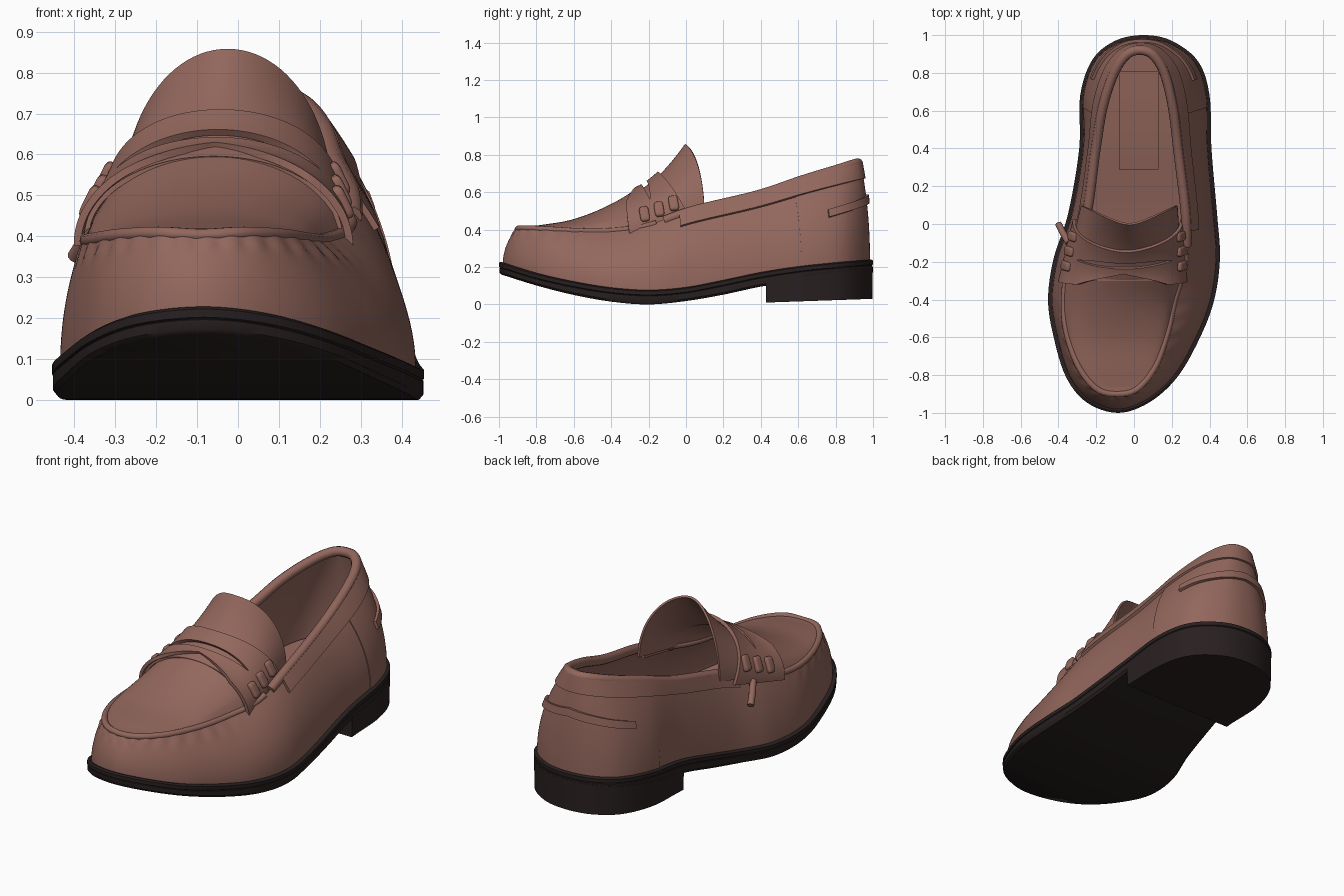
import bpy, bmesh, math
from mathutils import Vector

if "Cube" in bpy.data.objects:
    bpy.data.objects.remove(bpy.data.objects["Cube"])

def material(name, rgb):
    m = bpy.data.materials.new(name)
    m.diffuse_color = (*rgb, 1)
    m.use_nodes = True
    m.node_tree.nodes["Principled BSDF"].inputs["Base Color"].default_value = m.diffuse_color
    return m

LEATHER = material("brown leather", (0.29, 0.135, 0.108))
RUBBER = material("dark sole", (0.022, 0.0145, 0.0145))

# Plan outline of the sole: toe tip, right side, heel, left side
SOLE = [(-.085, -1), (.08, -.945), (.23, -.81), (.35, -.6), (.425, -.4), (.455, -.18), (.44, .05),
        (.41, .4), (.4, .68), (.34, .86), (.2, .97), (.05, 1), (-.1, .97), (-.22, .87), (-.285, .68),
        (-.29, .4), (-.35, .05), (-.425, -.18), (-.455, -.4), (-.425, -.6), (-.36, -.81), (-.25, -.945)]
# Matching upper edge: apron seam in front, collar behind
TOP = [(-.09, -.9, .40), (.015, -.875, .405), (.11, -.76, .4), (.175, -.58, .39), (.215, -.4, .39),
       (.27, -.2, .42), (.275, .03, .5), (.235, .38, .585), (.205, .62, .665), (.16, .8, .72),
       (.1, .895, .75), (.03, .92, .755), (-.04, .895, .75), (-.105, .8, .72), (-.165, .62, .665),
       (-.205, .38, .585), (-.255, .03, .5), (-.34, -.2, .42), (-.37, -.4, .39), (-.355, -.58, .39),
       (-.29, -.76, .4), (-.195, -.875, .405)]
N = len(SOLE)
SOLE_BOTTOM = [(-1, .16), (-.8, .1), (-.6, .05), (-.4, .015), (-.2, 0), (0, .018), (.2, .052), (.43, .1), (1, .17)]
SOLE_TOP = [(-1, .228), (-.8, .167), (-.6, .122), (-.4, .09), (-.2, .077), (0, .092), (.2, .13), (.4, .172),
            (.6, .203), (.8, .224), (1, .24)]
APRON_CREST = [(-.9, .4), (-.8, .415), (-.6, .45), (-.4, .53), (-.2, .65)]

def lerp_table(tab, y):
    """Smooth interpolation through table points."""
    y = min(max(y, tab[0][0]), tab[-1][0])
    i = next(k for k in range(len(tab) - 1) if y <= tab[k + 1][0])
    (a, p), (b, q) = tab[i], tab[i + 1]
    def slope(k):
        (x0, z0), (x1, z1) = tab[max(k - 1, 0)], tab[min(k + 1, len(tab) - 1)]
        return (z1 - z0) / (x1 - x0)
    h, t = b - a, (y - a) / (b - a)
    return (p * (1 + 2 * t) * (1 - t) ** 2 + q * t * t * (3 - 2 * t)
            + h * t * (1 - t) * (slope(i) * (1 - t) - slope(i + 1) * t))

def spline(pts, u):
    """Closed Catmull-Rom curve, u counted in control points."""
    i = math.floor(u)
    t = u - i
    p = [Vector(pts[(i + k) % N]) for k in (-1, 0, 1, 2)]
    return 0.5 * (2 * p[1] + (p[2] - p[0]) * t + (2 * p[0] - 5 * p[1] + 4 * p[2] - p[3]) * t * t
                  + (3 * p[1] - p[0] - 3 * p[2] + p[3]) * t ** 3)

def normal(u):
    d = spline(SOLE, u + .05) - spline(SOLE, u - .05)
    return Vector((d.y, -d.x)).normalized()

def outline(u, off=0):
    return spline(SOLE, u) + normal(u) * off

def wall(u, v, off=0):
    """Point on the side of the upper, v = 0 at the sole and 1 at the edge."""
    b, t, n = outline(u, -.03), spline(TOP, u), normal(u)
    xy = b.lerp(t.xy, v ** 2.1) + n * off
    z0 = lerp_table(SOLE_TOP, b.y) - .01
    return Vector((xy.x, xy.y, z0 + (t.z - z0) * v + off * v * .5))

def finish(name, bm, mat, thick=0, angle=40):
    bmesh.ops.remove_doubles(bm, verts=bm.verts, dist=1e-4)
    bmesh.ops.recalc_face_normals(bm, faces=bm.faces)
    me = bpy.data.meshes.new(name)
    bm.to_mesh(me)
    bm.free()
    ob = bpy.data.objects.new(name, me)
    bpy.context.collection.objects.link(ob)
    me.materials.append(mat)
    bpy.ops.object.select_all(action='DESELECT')
    ob.select_set(True)
    bpy.context.view_layer.objects.active = ob
    if thick:
        s = ob.modifiers.new("thickness", 'SOLIDIFY')
        s.thickness, s.offset = thick, 0
        bpy.ops.object.modifier_apply(modifier=s.name)
    bpy.ops.object.shade_smooth_by_angle(angle=math.radians(angle))
    return ob

def grid(name, nu, nv, fn, mat=LEATHER, thick=0):
    bm = bmesh.new()
    vs = [[bm.verts.new(fn(i / nu, j / nv)) for j in range(nv + 1)] for i in range(nu + 1)]
    for i in range(nu):
        for j in range(nv):
            bm.faces.new((vs[i][j], vs[i + 1][j], vs[i + 1][j + 1], vs[i][j + 1]))
    return finish(name, bm, mat, thick)

def loft(name, rings, mat):
    """Closed rings of equal count, capped with strips from side to side."""
    bm = bmesh.new()
    vs = [[bm.verts.new(p) for p in r] for r in rings]
    n = len(vs[0])
    for a, b in zip(vs, vs[1:]):
        for i in range(n):
            k = (i + 1) % n
            bm.faces.new((a[i], a[k], b[k], b[i]))
    for r in (vs[0], vs[-1]):
        for j in range(n // 2):
            q = [r[j], r[j + 1], r[(n - j - 1) % n], r[(n - j) % n]]
            bm.faces.new(list(dict.fromkeys(q)))
    return finish(name, bm, mat)

def tube(name, pts, r, mat=LEATHER):
    cu = bpy.data.curves.new(name, 'CURVE')
    cu.dimensions, cu.bevel_depth, cu.bevel_resolution, cu.use_fill_caps = '3D', r, 3, True
    sp = cu.splines.new('POLY')
    sp.points.add(len(pts) - 1)
    for q, p in zip(sp.points, pts):
        q.co = (*p, 1)
    cu.materials.append(mat)
    bpy.context.collection.objects.link(bpy.data.objects.new(name, cu))

# Outsole with a stepped welt
U = [i / 6 for i in range(N * 6)]
def sole_ring(tab, dz, off):
    return [(*outline(u, off), lerp_table(tab, outline(u).y) + dz) for u in U]
loft("sole", [sole_ring(SOLE_BOTTOM, 0, -.012), sole_ring(SOLE_BOTTOM, .012, -.002),
              sole_ring(SOLE_TOP, -.032, -.002), sole_ring(SOLE_TOP, -.03, -.006),
              sole_ring(SOLE_TOP, -.026, 0), sole_ring(SOLE_TOP, -.006, 0), sole_ring(SOLE_TOP, 0, -.01)], RUBBER)

# Heel block with a straight front face
HEEL = [7.09 + i * (14.91 - 7.09) / 50 for i in range(51)]
def heel_ring(z0, z1, off):
    pts = [outline(u, off) for u in HEEL]
    return [(p.x, p.y, z0 + (z1 - z0) * (p.y - .43) / .57) for p in pts]
bm = bmesh.new()
low, high = [[bm.verts.new(p) for p in r] for r in (heel_ring(.01, .03, -.004), heel_ring(.12, .2, -.001))]
for i in range(51):
    bm.faces.new((low[i], low[(i + 1) % 51], high[(i + 1) % 51], high[i]))
bm.faces.new(low)
bm.faces.new(high)
finish("heel", bm, RUBBER)

# Upper, puckered below the apron seam
def upper(a, b):
    u = a * N
    front = max(0, 1 - min(u, N - u) / 4.5)
    pucker = .004 * math.sin(u * 4 * math.pi) * min(1, front * 3) * math.exp(-((b - .88) / .07) ** 2)
    return wall(u, b, pucker)
grid("upper", N * 12, 16, upper, thick=.02)

# Insole and heel pad
loft("insole", [sole_ring(SOLE_TOP, d, -.055) for d in (-.01, .02)], LEATHER)
grid("heel_pad", 4, 12, lambda a, b: Vector((-.08 + .21 * a, .29 + .52 * b,
     lerp_table(SOLE_TOP, .29 + .52 * b) + .026)), thick=.01)

# Apron on top of the toe
def apron(a, b):
    s, w = 4.85 * a, 2 * b - 1
    p = spline(TOP, -s).lerp(spline(TOP, s), b)
    p.z += max(0, lerp_table(APRON_CREST, p.y) - p.z) * max(0, 1 - w * w) ** .6
    return p
grid("apron", 36, 30, apron, thick=.012)
tube("apron_piping", [spline(TOP, -5.2 + 10.4 * i / 90) + Vector((0, 0, .002)) for i in range(91)], .017)

# Collar band, rolled edge, heel counter and back strap
def band(name, u0, u1, v0, v1, off, thick, nv=6):
    def fn(a, b):
        u = u0 + (u1 - u0) * a
        return wall(u, v0(u) + (v1(u) - v0(u)) * b, off)
    grid(name, 90, nv, fn, thick=thick)
band("collar_band", 5.75, 16.25, lambda u: .83, lambda u: .99, .016, .016)
tube("collar_roll", [spline(TOP, 5.4 + 11.2 * i / 120) for i in range(121)], .026)
band("heel_counter", 7.75, 14.25, lambda u: 0, lambda u: .85, .008, .012, 12)
strap_mid = lambda u: .63 - .03 * abs(u - 11)
band("back_strap", 8.5, 13.5, lambda u: strap_mid(u) - .04, lambda u: strap_mid(u) + .04, .02, .018, 2)

# Arched surface shared by tongue and saddle strap
def arch(a, y, off=0):
    t = (y + .3) / .3
    hw = .31 - .06 * t + off
    base = .4 + .09 * t - off
    top = .59 + .265 * max(t, 0) ** 1.6 + off
    sweep = math.hypot(math.sin(a), .25) - .25
    return Vector((-.06 + .035 * t + hw * math.sin(a), y + .125 * t * sweep,
                   base + (top - base) * math.cos(a)))
H = math.pi / 2
grid("tongue", 48, 16, lambda a, b: arch((2 * a - 1) * H, -.3 + .3 * b), thick=.012)

# Saddle strap: two strips that leave a slot between them
def strip(name, front, back):
    def fn(a, b):
        w = 2 * a - 1
        f, k = front(abs(w)), back(abs(w))
        return arch(w * H, f + (k - f) * b, .022)
    grid(name, 60, 6, fn, thick=.018)
strip("strap_back", lambda w: -.205 - .06 * w ** 4, lambda w: -.145 + .09 * w * w)
strip("strap_front", lambda w: -.262 - .06 * min(1, w / .5) + .02 * w * w,
      lambda w: -.235 + .07 * min(1, w) ** 2)

# Stitched rolls at both strap ends
for side, label in ((-1, "left"), (1, "right")):
    for i, y in enumerate((-.24, -.18, -.12)):
        bm = bmesh.new()
        bmesh.ops.create_cube(bm, size=1)
        bmesh.ops.bevel(bm, geom=bm.edges[:], offset=.25, segments=4, profile=.5, affect='EDGES')
        roll = finish(f"{label}_strap_roll_{i + 1}", bm, LEATHER, angle=60)
        roll.scale = (.045, .05, .085)
        roll.rotation_euler = (.15, -side * .45, 0)
        roll.location = arch(side * 1.2, y, .026)

# Loose strap end on the left
tube("left_strap_end", [(-.345, -.1, .44), (-.375, -.05, .39), (-.4, -.0, .35)], .018)
